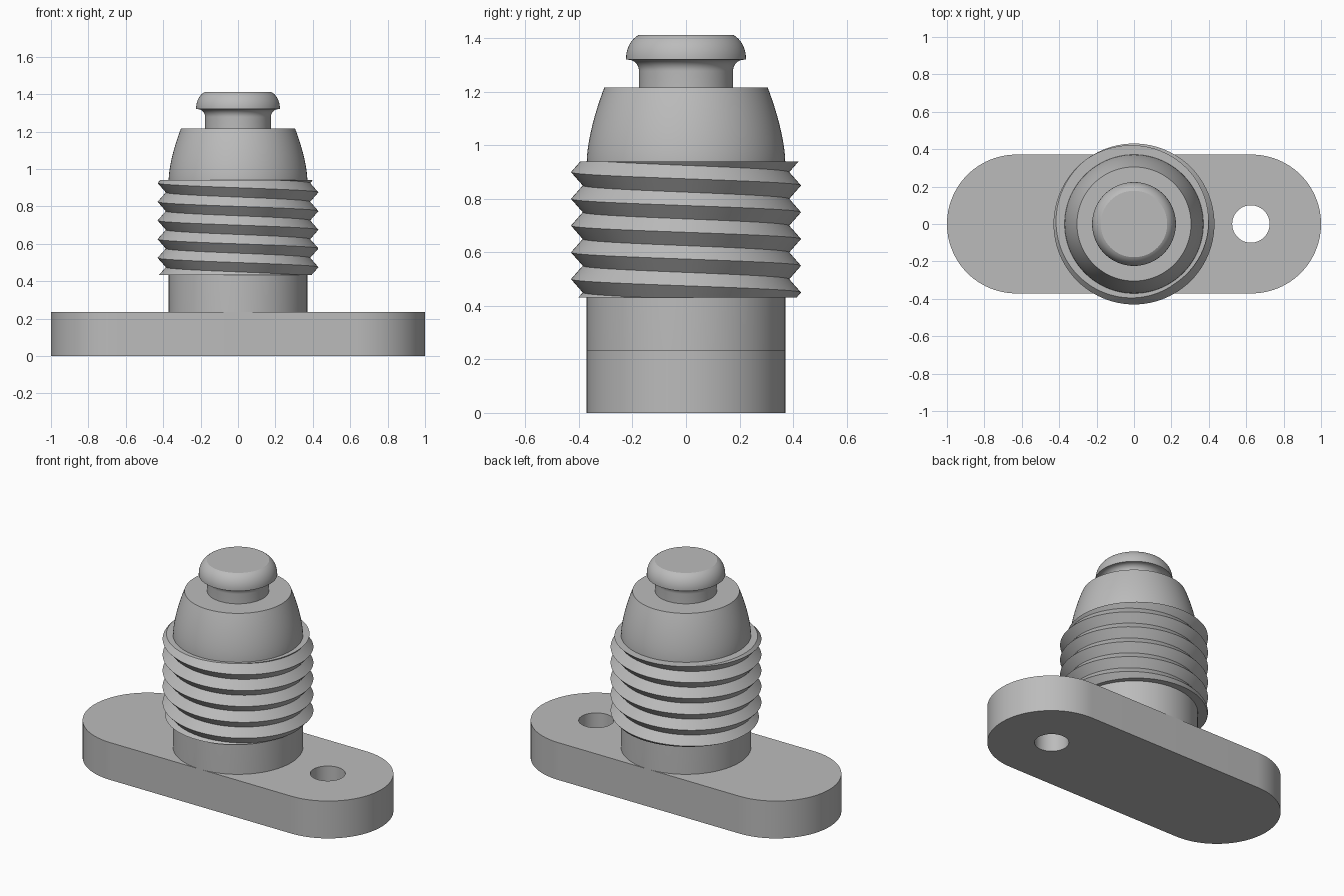
import bpy
import bmesh
from math import cos, sin, pi, tau, radians

cube = bpy.data.objects.get("Cube")
if cube:
    bpy.data.objects.remove(cube, do_unlink=True)

grey = bpy.data.materials.new("plain grey")
grey.use_nodes = True
colour = (0.5, 0.5, 0.5, 1)
grey.diffuse_color = colour
grey.node_tree.nodes["Principled BSDF"].inputs["Base Color"].default_value = colour


def finish(name, bm):
    """Turn a bmesh into a smooth shaded object that keeps its sharp edges."""
    bmesh.ops.recalc_face_normals(bm, faces=bm.faces[:])
    mesh = bpy.data.meshes.new(name)
    bm.to_mesh(mesh)
    bm.free()
    mesh.shade_smooth()
    mesh.set_sharp_from_angle(angle=radians(30))
    mesh.materials.append(grey)
    obj = bpy.data.objects.new(name, mesh)
    bpy.context.collection.objects.link(obj)
    return obj


def arc(cx, cy, rx, ry, start, end, steps):
    angles = [radians(start + (end - start) * i / steps) for i in range(steps + 1)]
    return [(cx + rx * cos(a), cy + ry * sin(a)) for a in angles]


def lathe(name, profile, sides=96):
    """Revolve (radius, height) points around z and cap both ends."""
    bm = bmesh.new()
    rings = [[bm.verts.new((r * cos(tau * i / sides), r * sin(tau * i / sides), z))
              for i in range(sides)] for r, z in profile]
    for low, high in zip(rings, rings[1:]):
        for i in range(sides):
            k = (i + 1) % sides
            bm.faces.new((low[i], low[k], high[k], high[i]))
    bm.faces.new(rings[0])
    bm.faces.new(rings[-1])
    return finish(name, bm)


def plate(name, outlines, height):
    """Fill nested outlines and extrude them upwards."""
    bm = bmesh.new()
    edges = []
    for outline in outlines:
        verts = [bm.verts.new((x, y, 0)) for x, y in outline]
        edges += [bm.edges.new((v, verts[i - 1])) for i, v in enumerate(verts)]
    bmesh.ops.triangle_fill(bm, edges=edges, use_beauty=True)
    top = bmesh.ops.extrude_face_region(bm, geom=bm.faces[:])["geom"]
    bmesh.ops.translate(bm, vec=(0, 0, height),
                        verts=[g for g in top if isinstance(g, bmesh.types.BMVert)])
    return finish(name, bm)


def thread(name, root, crest, pitch, start, bottom, top, sides=96):
    """Left-handed V thread, cut flat at bottom and top."""
    bm = bmesh.new()
    rows = range(-4, 16)
    columns = []
    for i in range(sides):
        a = tau * i / sides
        column = {}
        for j in rows:
            r = root if j % 2 else crest
            z = start + pitch * (j / 2 - i / sides)
            column[j] = bm.verts.new((r * cos(a), r * sin(a), z))
        columns.append(column)
    for i in range(sides):
        shift = 2 if i == sides - 1 else 0
        here, there = columns[i], columns[(i + 1) % sides]
        for j in rows[shift:-1]:
            bm.faces.new((here[j], there[j - shift], there[j + 1 - shift], here[j + 1]))
    for z, below in ((bottom, True), (top, False)):
        bmesh.ops.bisect_plane(bm, geom=bm.verts[:] + bm.edges[:] + bm.faces[:],
                               dist=1e-5, plane_co=(0, 0, z), plane_no=(0, 0, 1),
                               clear_inner=below, clear_outer=not below)
    bmesh.ops.holes_fill(bm, edges=[e for e in bm.edges if e.is_boundary], sides=0)
    return finish(name, bm)


# Rounded base plate with one through hole
R, BASE = 0.371, 0.235
E = 1 - R
outline = arc(E, 0, R, R, -90, 90, 48) + arc(-E, 0, R, R, 90, 270, 48)
hole = arc(0.625, 0, 0.1, 0.1, 0, 360, 48)[:-1]
plate("base_plate", [outline, hole], BASE)

# Plain shaft that tapers into a curved shoulder
shoulder = [(R - 0.066 * (i / 12) ** 1.6, 0.94 + 0.277 * i / 12) for i in range(13)]
lathe("shaft_and_shoulder", [(R, 0.2)] + shoulder)

# Screw thread around the shaft
thread("screw_thread", 0.386, 0.43, 0.1, 0.475, 0.432, 0.94)

# Neck with a flared top, and the rounded knob
neck = [(0.176, 1.2)] + arc(0.216, 1.278, 0.04, 0.042, 180, 90, 10)
knob = [(0.224, 1.32)] + arc(0.144, 1.325, 0.08, 0.096, 0, 65, 10)
lathe("neck_and_knob", neck + knob)
